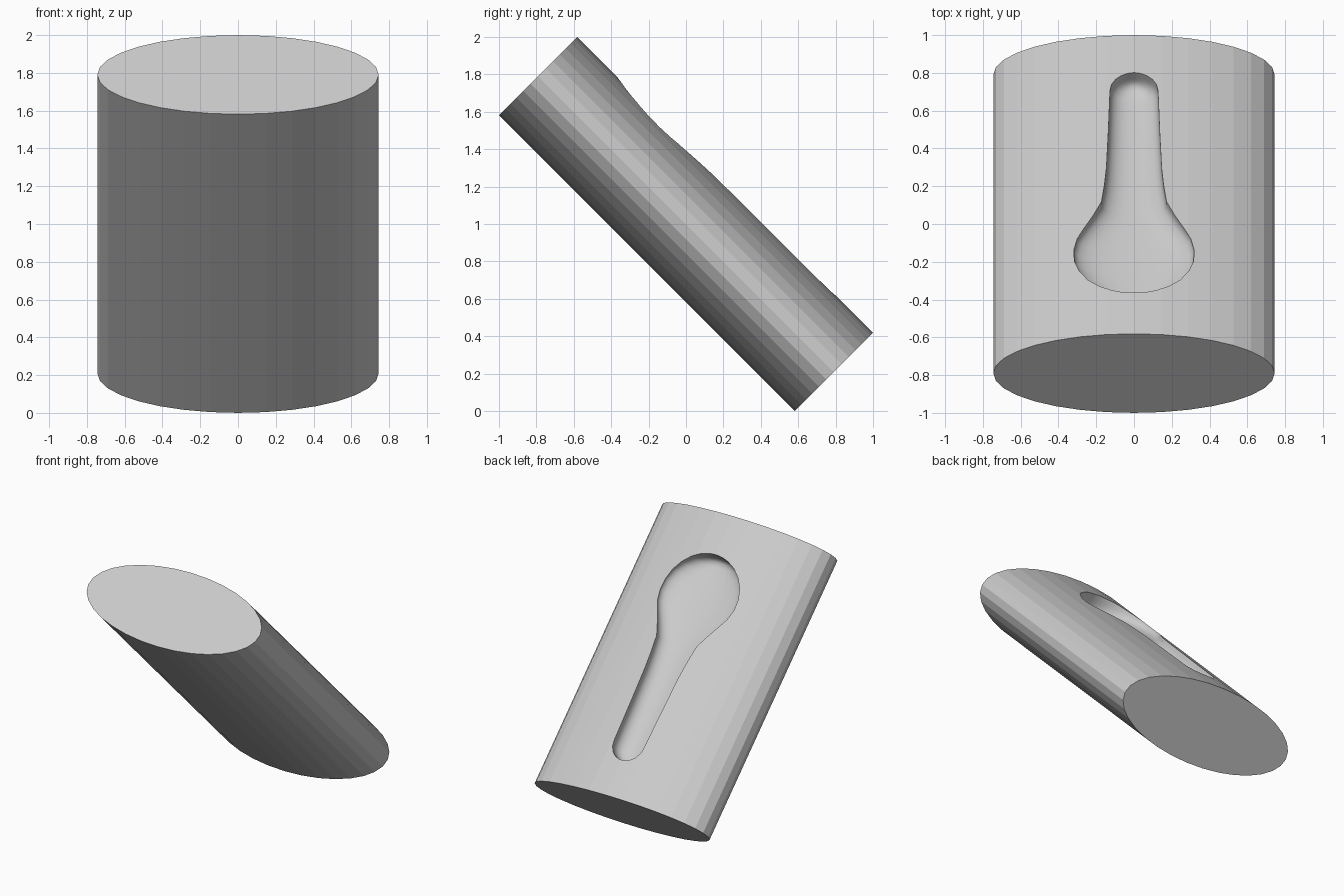
import bpy, bmesh, math
from mathutils import Matrix

if "Cube" in bpy.data.objects:
    bpy.data.objects.remove(bpy.data.objects["Cube"])

# local frame: x = width, y = thickness, z = tube axis (tilted 45 degrees)
TILT = Matrix.Translation((0, 0, 1)) @ Matrix.Rotation(math.radians(45), 4, 'X')


def add_object(name, bm, smooth=False):
    bmesh.ops.recalc_face_normals(bm, faces=bm.faces)
    for f in bm.faces:
        f.smooth = smooth
    bm.transform(TILT)
    me = bpy.data.meshes.new(name)
    bm.to_mesh(me)
    bm.free()
    ob = bpy.data.objects.new(name, me)
    bpy.context.collection.objects.link(ob)
    return ob


# oval slanted body
bm = bmesh.new()
bmesh.ops.create_cone(bm, cap_ends=True, segments=32, radius1=1, radius2=1, depth=2.236,
                      matrix=Matrix.Diagonal((0.745, 0.296, 1, 1)))
body = add_object("slanted_body", bm)

# outline of the spoon-shaped recess: position along the slope, half width
outline = []
for a in (4, 12, 22, 35, 50, 65, 80, 95, 110, 122):
    r = math.radians(a)
    outline.append((-0.49 - 0.32 * math.cos(r), 0.32 * math.sin(r)))
outline += [(-0.22, 0.218), (-0.12, 0.172), (0.0, 0.157), (0.13, 0.146), (0.4, 0.136)]
for a in (0, 20, 40, 55, 68, 78, 86):
    r = math.radians(a)
    outline.append((0.71 + 0.127 * math.sin(r), 0.127 * math.cos(r)))

# recess cutter lofted through rounded trough sections
RIM, STEPS = 0.26, 14
bm = bmesh.new()
rings = []
for s, w in outline:
    depth = 0.085 * math.sqrt(min(1, w / 0.13))
    pts = [(-w, 0.4)]
    for i in range(STEPS + 1):
        t = math.pi * i / STEPS
        c = math.cos(t)
        pts.append((-w * math.copysign(abs(c) ** 0.8, c), RIM - depth * math.sin(t)))
    pts.append((w, 0.4))
    rings.append([bm.verts.new((x, y, -s)) for x, y in pts])
n = len(rings[0])
for a, b in zip(rings, rings[1:]):
    for i in range(n):
        j = (i + 1) % n
        bm.faces.new((a[i], a[j], b[j], b[i]))
bm.faces.new(rings[0])
bm.faces.new(rings[-1])
cutter = add_object("recess_cutter", bm, True)
cutter.hide_render = True

# carve the recess into the upper face
mod = body.modifiers.new("recess", 'BOOLEAN')
mod.operation = 'DIFFERENCE'
mod.solver = 'EXACT'
mod.object = cutter
bpy.context.view_layer.objects.active = body
bpy.ops.object.modifier_apply(modifier=mod.name)
bpy.data.objects.remove(cutter)
